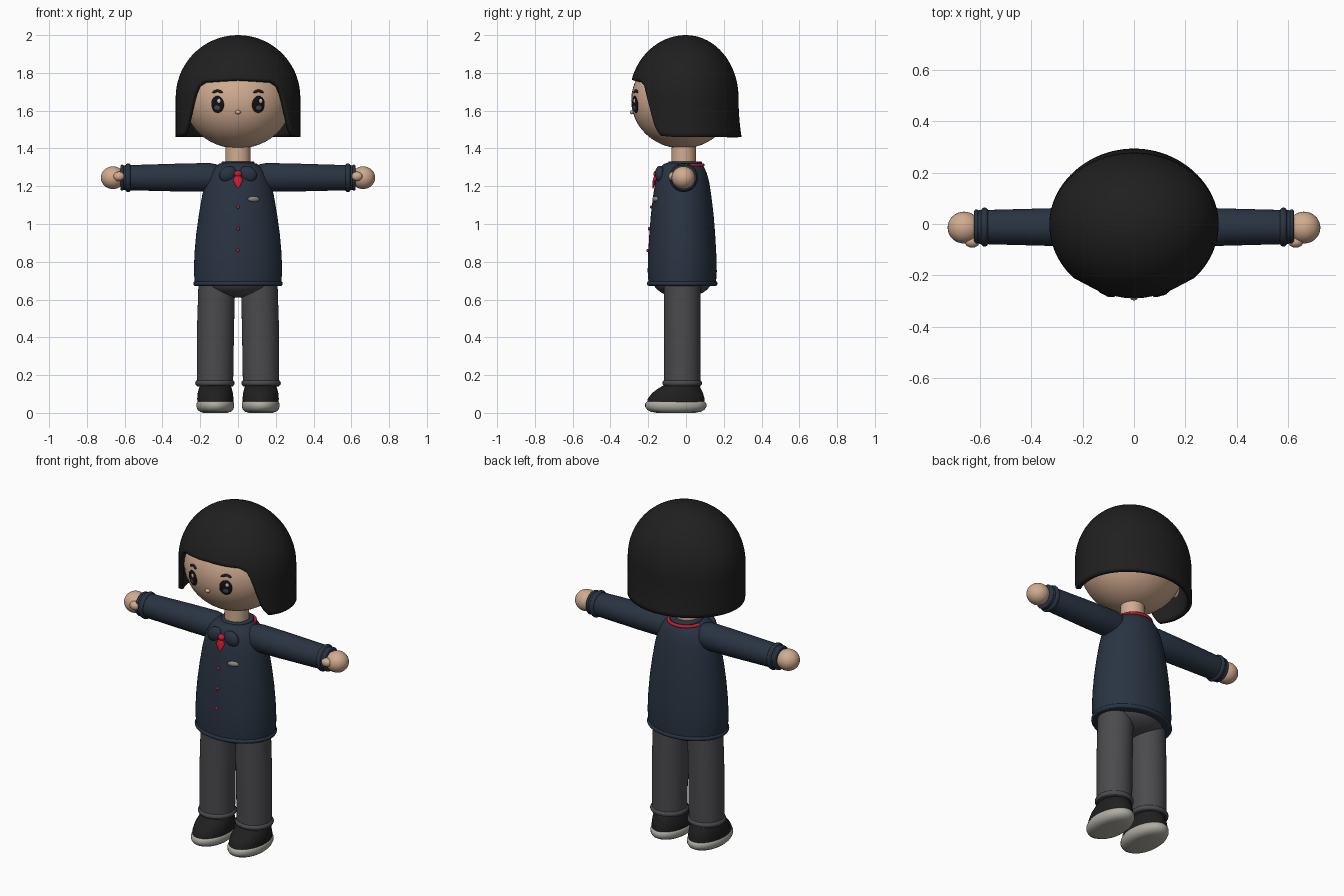
import bpy, bmesh, math
from mathutils import Vector, Matrix

if "Cube" in bpy.data.objects:
    bpy.data.objects.remove(bpy.data.objects["Cube"])


def material(name, rgb):
    m = bpy.data.materials.new(name)
    m.diffuse_color = (*rgb, 1)
    m.use_nodes = True
    m.node_tree.nodes["Principled BSDF"].inputs["Base Color"].default_value = m.diffuse_color
    return m


HAIR = material("black_hair", (0.014, 0.014, 0.014))
SKIN = material("skin", (0.64, 0.41, 0.28))
NAVY = material("navy_cloth", (0.022, 0.034, 0.055))
GREY = material("grey_trousers", (0.07, 0.07, 0.077))
RED = material("red", (0.60, 0.012, 0.03))
SOLE = material("pale_sole", (0.42, 0.41, 0.36))
EYE = material("eye_black", (0.006, 0.006, 0.007))
SHINE = material("eye_shine", (0.55, 0.55, 0.55))
BADGE = material("dull_silver", (0.25, 0.25, 0.21))


def finish(name, bm, mat, angle=40):
    bmesh.ops.recalc_face_normals(bm, faces=bm.faces)
    me = bpy.data.meshes.new(name)
    bm.to_mesh(me)
    bm.free()
    me.materials.append(mat)
    me.shade_smooth()
    me.set_sharp_from_angle(angle=math.radians(angle))
    ob = bpy.data.objects.new(name, me)
    bpy.context.collection.objects.link(ob)
    return ob


def ball(name, centre, radii, mat, rot=None, seg=32):
    bm = bmesh.new()
    bmesh.ops.create_uvsphere(bm, u_segments=seg, v_segments=seg // 2, radius=1)
    m = Matrix.Diagonal((*radii, 1))
    bm.transform(Matrix.Translation(centre) @ (rot or Matrix()) @ m)
    return finish(name, bm, mat)


def loft(name, rings, mat, axis="Z", seg=40):
    """Capped tube through elliptical rings (position, c1, c2, r1, r2)."""
    bm = bmesh.new()
    loops = []
    for p, c1, c2, r1, r2 in rings:
        loop = []
        for i in range(seg):
            a = math.tau * i / seg
            u, v = c1 + r1 * math.cos(a), c2 + r2 * math.sin(a)
            loop.append(bm.verts.new((u, v, p) if axis == "Z" else (p, u, v)))
        loops.append(loop)
    for a, b in zip(loops, loops[1:]):
        for i in range(seg):
            j = (i + 1) % seg
            bm.faces.new((a[i], a[j], b[j], b[i]))
    bm.faces.new(loops[0])
    bm.faces.new(loops[-1])
    return finish(name, bm, mat)


def band(name, p, c1, c2, r1, r2, thick, mat, axis="Z"):
    """Rounded band around a tube."""
    rings = []
    for k in range(9):
        a = math.pi * (k / 8 - 0.5)
        d = thick * (math.cos(a) - 1)
        rings.append((p + thick * math.sin(a), c1, c2, r1 + d, r2 + d))
    return loft(name, rings, mat, axis)


# Head, with a helper that finds a point and facing on the face
HC, HR = Vector((0, -0.02, 1.655)), (0.285, 0.27, 0.255)
ball("head", HC, HR, SKIN, seg=48)


def on_face(x, z):
    dx, dz = x / HR[0], (z - HC.z) / HR[2]
    y = -HR[1] * math.sqrt(1 - dx * dx - dz * dz)
    n = Vector((dx / HR[0], y / HR[1] ** 2, dz / HR[2])).normalized()
    return Vector((x, HC.y + y, z)), n


def face_plate(name, x, z, rx, rz, depth, mat, lift=0.0, tilt=0.0):
    p, n = on_face(x, z)
    side = Vector((0, 0, 1)).cross(n).normalized()
    up = n.cross(side)
    rot = Matrix((side, -n, up)).transposed().to_4x4()
    rot = rot @ Matrix.Rotation(tilt, 4, "Y")
    return ball(name, p + n * lift, (rx, depth, rz), mat, rot, 24)


for s, tag in ((-1, "left"), (1, "right")):
    x = 0.108 * s
    face_plate(tag + "_eye", x, 1.633, 0.036, 0.045, 0.009, EYE)
    face_plate(tag + "_eye_shine", x + 0.009, 1.652, 0.010, 0.012, 0.004, SHINE, 0.007)
    face_plate(tag + "_eye_iris", x, 1.617, 0.017, 0.014, 0.003, GREY, 0.007)
    for k in (-1, 0, 1):
        face_plate(f"{tag}_brow_{k + 1}", x + 0.014 * k, 1.705 - 0.004 * abs(k),
                   0.016, 0.007, 0.006, HAIR, 0.001, 0.35 * k)
    ball(tag + "_ear", (0.29 * s, -0.01, 1.62), (0.038, 0.03, 0.045), SKIN)
face_plate("nose", 0, 1.593, 0.015, 0.011, 0.012, SKIN, 0.004)


# Bobbed hair: dome whose lower rim rises over the face
def rim(a):
    """Rim height for an angle measured from straight ahead, in degrees."""
    pts = [(0, 1.765), (34, 1.755), (41, 1.735), (46, 1.68), (51, 1.60),
           (57, 1.51), (63, 1.467), (80, 1.46), (180, 1.462)]
    for (a0, z0), (a1, z1) in zip(pts, pts[1:]):
        if a <= a1:
            return z0 + (z1 - z0) * (a - a0) / (a1 - a0)
    return pts[-1][1]


bm = bmesh.new()
N, R, ZC, RZ = 96, 26, 1.67, 0.33
crown = bm.verts.new((0, 0, ZC + RZ))
prev = None
for k in range(1, R + 1):
    row = []
    for i in range(N):
        a = math.tau * i / N
        zb = rim(math.degrees(min(a, math.tau - a)))
        end = math.acos((zb - ZC) / RZ)
        z = ZC + RZ * math.cos(end * k / R)
        r = math.sqrt(max(0, 1 - ((z - ZC) / RZ) ** 2)) if z > ZC else 1.0
        ry = 0.30 if math.cos(a) > 0 else 0.278
        flare = 0.016 * max(0, (ZC - z) / 0.21) ** 2 * max(0, -math.cos(a))
        row.append(bm.verts.new((0.33 * r * math.sin(a),
                                 -(ry * r + flare) * math.cos(a), z)))
    for i in range(N):
        j = (i + 1) % N
        if prev:
            bm.faces.new((prev[i], row[i], row[j], prev[j]))
        else:
            bm.faces.new((crown, row[i], row[j]))
    prev = row
hair = finish("hair", bm, HAIR, 50)
mod = hair.modifiers.new("thickness", "SOLIDIFY")
mod.thickness, mod.offset = 0.025, -1

# Neck and jacket body
loft("neck", [(1.27, 0, -0.012, 0.068, 0.066), (1.46, 0, -0.012, 0.066, 0.064)], SKIN)
BODY = [(0.68, 0.228, 0.178), (0.75, 0.234, 0.183), (0.85, 0.230, 0.180),
        (0.95, 0.221, 0.174), (1.05, 0.207, 0.166), (1.15, 0.190, 0.154),
        (1.22, 0.173, 0.143), (1.27, 0.152, 0.130), (1.30, 0.127, 0.116),
        (1.318, 0.095, 0.098), (1.325, 0.070, 0.075)]
loft("jacket", [(z, 0, -0.02, rx, ry) for z, rx, ry in BODY], NAVY, seg=56)
band("jacket_hem", 0.685, 0, -0.02, 0.237, 0.187, 0.013, NAVY)


def front_y(z):
    for (z0, _, r0), (z1, _, r1) in zip(BODY, BODY[1:]):
        if z <= z1:
            return -0.02 - (r0 + (r1 - r0) * (z - z0) / (z1 - z0))


# Collar, red trim at the nape, tie, buttons and badge
band("collar", 1.322, 0, -0.005, 0.088, 0.09, 0.010, NAVY)
bm = bmesh.new()
loops = []
for i in range(25):
    t = math.pi * (0.08 + 0.84 * i / 24)
    out = Vector((math.cos(t), math.sin(t), 0))
    c = Vector((0.1 * out.x, -0.01 + 0.1 * out.y, 1.312))
    loops.append([bm.verts.new(c + 0.009 * (out * math.cos(b) + Vector((0, 0, math.sin(b)))))
                  for b in (math.tau * k / 10 for k in range(10))])
for p, q in zip(loops, loops[1:]):
    for k in range(10):
        bm.faces.new((p[k], p[k - 1], q[k - 1], q[k]))
bm.faces.new(loops[0])
bm.faces.new(loops[-1])
finish("nape_trim", bm, RED)
for s, tag in ((-1, "left"), (1, "right")):
    ball(tag + "_collar_lobe", (0.054 * s, -0.138, 1.265), (0.048, 0.026, 0.040), NAVY,
         Matrix.Rotation(0.6 * s, 4, "Y"))
ball("tie_knot", (0, -0.155, 1.265), (0.02, 0.018, 0.018), RED)
loft("tie_tail", [(1.187, 0, -0.176, 0.002, 0.002), (1.232, 0, -0.165, 0.028, 0.011),
                  (1.265, 0, -0.157, 0.008, 0.009)], RED, seg=16)
for i, z in enumerate((1.09, 0.975, 0.86)):
    ball(f"button_{i + 1}", (0, front_y(z) - 0.002, z), (0.009, 0.008, 0.009), RED, seg=16)
ball("badge", (0.083, front_y(1.13) + 0.014, 1.132), (0.032, 0.013, 0.015), BADGE,
     Matrix.Rotation(0.3, 4, "Z"))

# Hips
ball("hips", (0, -0.02, 0.70), (0.19, 0.155, 0.09), GREY)

for s, tag in ((-1, "left"), (1, "right")):
    # Sleeve, cuff and hand
    loft(tag + "_sleeve", [(s * x, -0.012, z, r, r) for x, z, r in
         ((0.08, 1.247, 0.045), (0.11, 1.247, 0.068), (0.15, 1.247, 0.076),
          (0.30, 1.246, 0.074), (0.60, 1.245, 0.066), (0.622, 1.245, 0.064))],
         NAVY, "X")
    band(tag + "_cuff", 0.582 * s, -0.012, 1.245, 0.076, 0.076, 0.014, NAVY, "X")
    band(tag + "_cuff_rim", 0.614 * s, -0.012, 1.245, 0.069, 0.069, 0.009, NAVY, "X")
    ball(tag + "_hand", (0.662 * s, -0.014, 1.245), (0.064, 0.062, 0.060), SKIN)
    ball(tag + "_thumb", (0.630 * s, -0.068, 1.252), (0.030, 0.024, 0.025), SKIN)
    # Trouser leg and turn-up
    loft(tag + "_trouser_leg", [(0.14, 0.122 * s, -0.02, 0.096, 0.096),
         (0.45, 0.119 * s, -0.02, 0.098, 0.097),
         (0.70, 0.112 * s, -0.02, 0.097, 0.097)], GREY)
    band(tag + "_turn_up", 0.158 * s ** 2, 0.122 * s, -0.02, 0.105, 0.105, 0.016, GREY)
    # Shoe and sole
    loft(tag + "_shoe", [(z, 0.12 * s, cy, rx, ry) for z, cy, rx, ry in
         ((0.04, -0.055, 0.094, 0.154), (0.075, -0.052, 0.096, 0.150),
          (0.105, -0.045, 0.093, 0.135), (0.13, -0.034, 0.087, 0.112),
          (0.15, -0.022, 0.078, 0.090))], HAIR)
    loft(tag + "_sole", [(z, 0.12 * s, -0.054, 0.1 * k, 0.162 * k) for z, k in
         ((0.0, 0.62), (0.006, 0.82), (0.017, 0.94), (0.032, 1.0),
          (0.048, 1.0), (0.058, 0.96), (0.062, 0.9))], SOLE)
